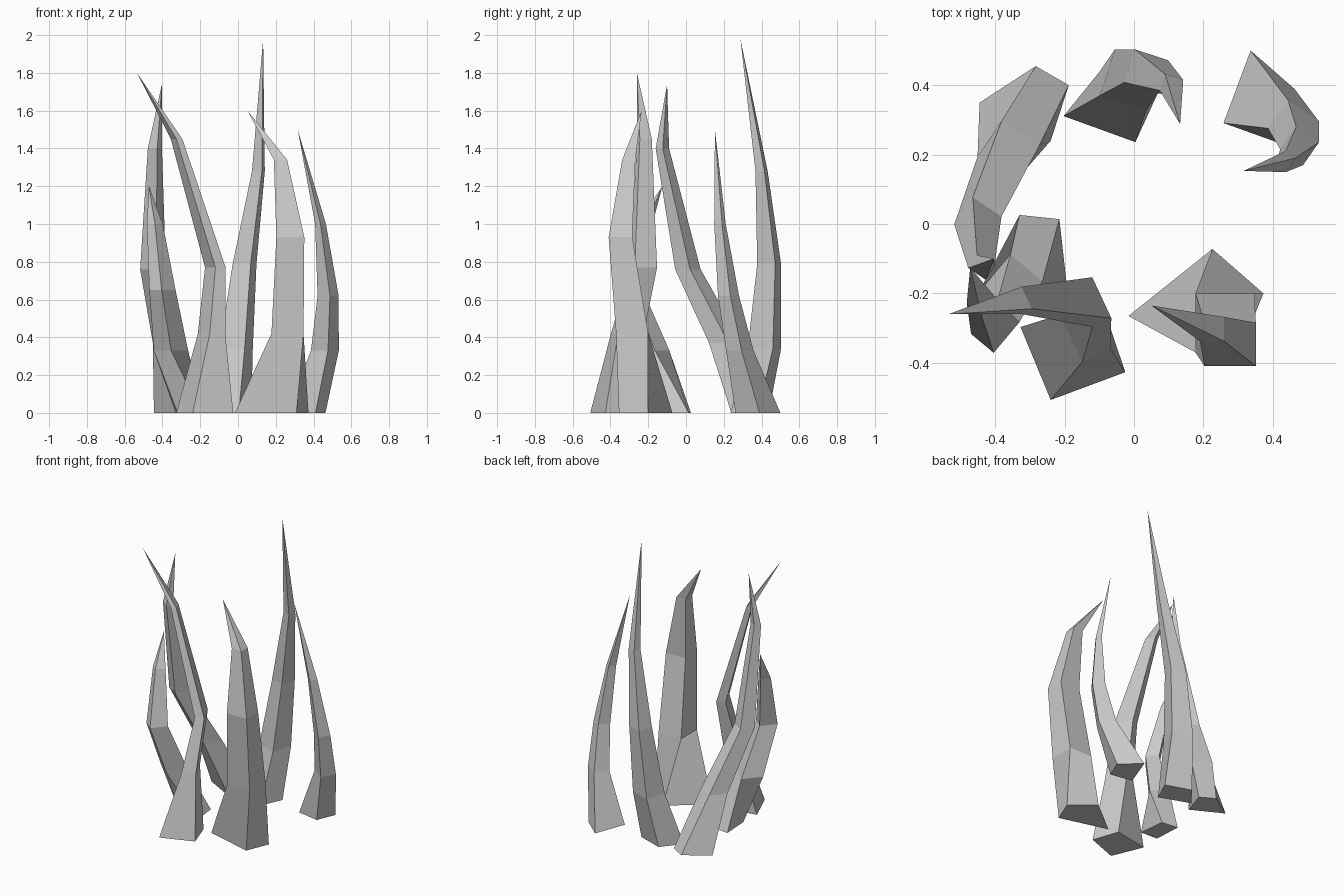
import bpy, bmesh
from math import cos, sin, radians


def spike(name, base, angle, rings, tip):
    """Four-sided tapering spike: base corners, rings (z, x, y, width, depth), tip."""
    bm = bmesh.new()
    c, s = cos(radians(angle)), sin(radians(angle))
    loops = [[bm.verts.new((x, y, 0)) for x, y in base]]
    for z, cx, cy, w, d in rings:
        loop = []
        for sx, sy in ((-.5, -.5), (.5, -.5), (.5, .5), (-.5, .5)):
            x, y = sx * w, sy * d
            loop.append(bm.verts.new((cx + x * c - y * s, cy + x * s + y * c, z)))
        loops.append(loop)
    bm.faces.new(loops[0][::-1])
    for a, b in zip(loops, loops[1:]):
        for i in range(4):
            j = (i + 1) % 4
            bm.faces.new((a[i], a[j], b[j], b[i]))
    top = bm.verts.new(tip)
    for i in range(4):
        bm.faces.new((loops[-1][i], loops[-1][(i + 1) % 4], top))
    bmesh.ops.recalc_face_normals(bm, faces=bm.faces)
    mesh = bpy.data.meshes.new(name)
    bm.to_mesh(mesh)
    bm.free()
    bpy.context.collection.objects.link(bpy.data.objects.new(name, mesh))


# Front right spike, broad foot, tip hooking left
spike("spike_front_right",
      [(-.016, -.265), (.31, -.355), (.373, -.20), (.226, -.072)], 0,
      [(.42, .262, -.285, .17, .17), (.93, .277, -.347, .148, .125),
       (1.34, .225, -.303, .07, .07)], (.05, -.235, 1.6))

# Front left spike, leaning far left at the tip
spike("spike_front_left",
      [(-.24, -.507), (-.025, -.427), (-.085, -.25), (-.327, -.297)], 25,
      [(.42, -.14, -.31, .09, .15), (.77, -.12, -.225, .06, .13),
       (1.45, -.325, -.22, .035, .07)], (-.535, -.26, 1.8))

# Short left spike, bowing forward
spike("spike_left_short",
      [(-.32, -.16), (-.195, -.165), (-.215, .014), (-.33, .026)], -40,
      [(.33, -.355, -.18, .12, .14), (.65, -.40, -.30, .085, .115),
       (1.0, -.44, -.22, .055, .065)], (-.472, -.125, 1.2))

# Back left spike, sweeping forward
spike("spike_back_left",
      [(-.445, .35), (-.24, .24), (-.188, .40), (-.283, .455)], -34,
      [(.37, -.362, .21, .13, .125), (.76, -.45, .01, .10, .095),
       (1.4, -.44, -.125, .06, .045)], (-.403, -.10, 1.74))

# Tall back spike
spike("spike_back_tall",
      [(-.203, .311), (.004, .236), (.07, .38), (-.10, .438)], -18,
      [(.34, -.01, .415, .14, .14), (.79, .035, .44, .10, .10),
       (1.28, .108, .40, .055, .05)], (.133, .288, 1.98))

# Back right spike, curling inward
spike("spike_back_right",
      [(.258, .291), (.41, .262), (.463, .389), (.336, .50)], -35,
      [(.33, .46, .285, .11, .10), (.62, .477, .225, .08, .08),
       (1.0, .437, .18, .035, .05)], (.316, .153, 1.5))
